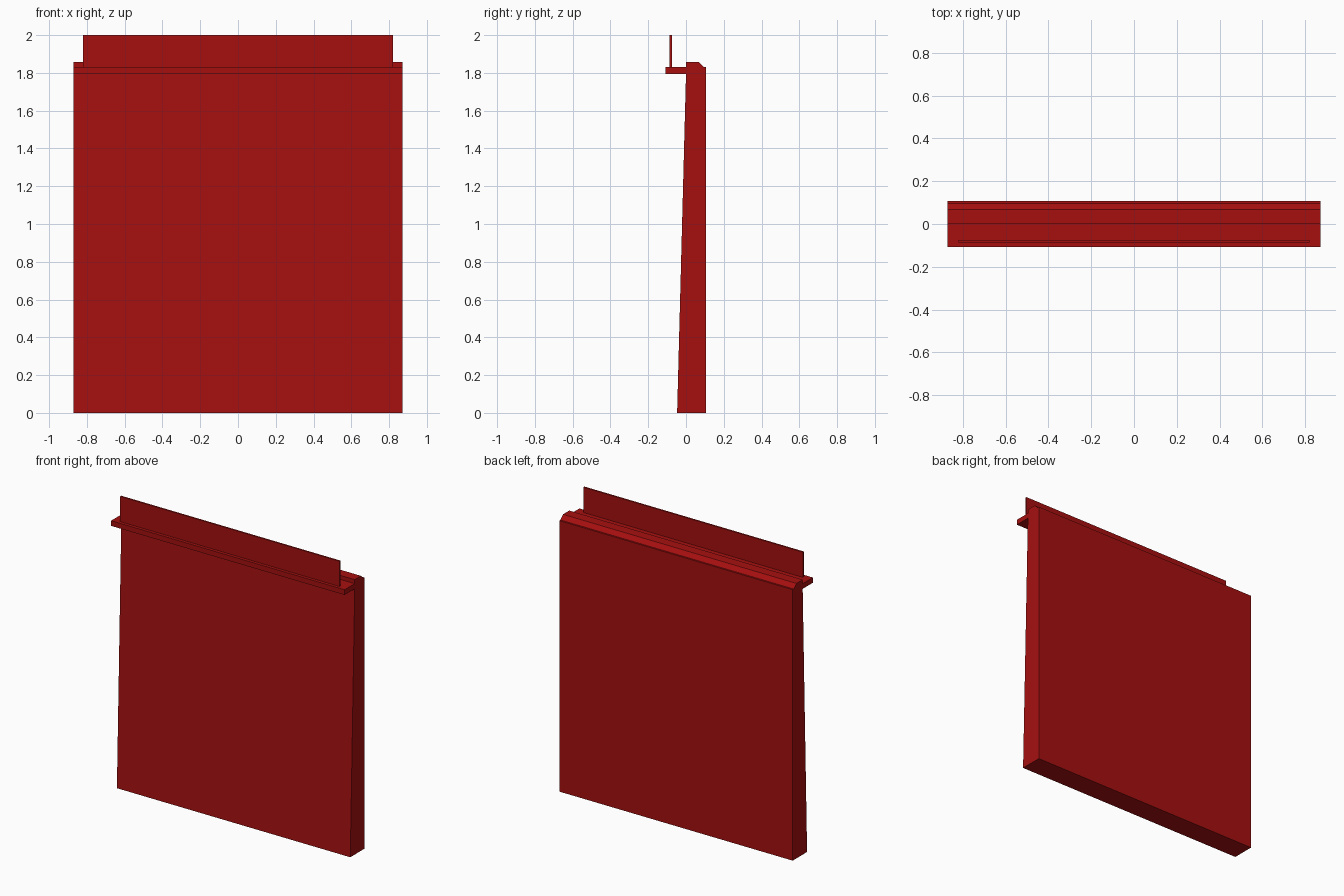
import bpy
import bmesh

cube = bpy.data.objects.get("Cube")
if cube:
    bpy.data.objects.remove(cube, do_unlink=True)

red = bpy.data.materials.new("deep red")
red.use_nodes = True
colour = (0.38, 0.005, 0.005, 1)
red.diffuse_color = colour
red.node_tree.nodes["Principled BSDF"].inputs["Base Color"].default_value = colour


def extrude_profile(name, profile, half_width):
    """Extrude a (y, z) outline symmetrically along x."""
    bm = bmesh.new()
    face = bm.faces.new([bm.verts.new((-half_width, y, z)) for y, z in profile])
    result = bmesh.ops.extrude_face_region(bm, geom=[face])
    verts = [v for v in result["geom"] if isinstance(v, bmesh.types.BMVert)]
    bmesh.ops.translate(bm, verts=verts, vec=(2 * half_width, 0, 0))
    bmesh.ops.recalc_face_normals(bm, faces=bm.faces)
    mesh = bpy.data.meshes.new(name)
    bm.to_mesh(mesh)
    bm.free()
    mesh.materials.append(red)
    obj = bpy.data.objects.new(name, mesh)
    bpy.context.collection.objects.link(obj)
    return obj


def rectangle(y0, y1, z0, z1):
    return [(y0, z0), (y1, z0), (y1, z1), (y0, z1)]


# Tapered wall with a bevelled back top edge
extrude_profile("wall", [(-0.047, 0), (0.107, 0), (0.107, 1.83), (0.095, 1.83),
                         (0.067, 1.857), (0, 1.857), (0, 1.795)], 0.872)
# Ledge projecting from the front
extrude_profile("ledge", rectangle(-0.108, 0, 1.795, 1.83), 0.872)
# Thin upright panel standing on the ledge
extrude_profile("upright_panel", rectangle(-0.087, -0.075, 1.83, 2), 0.82)
